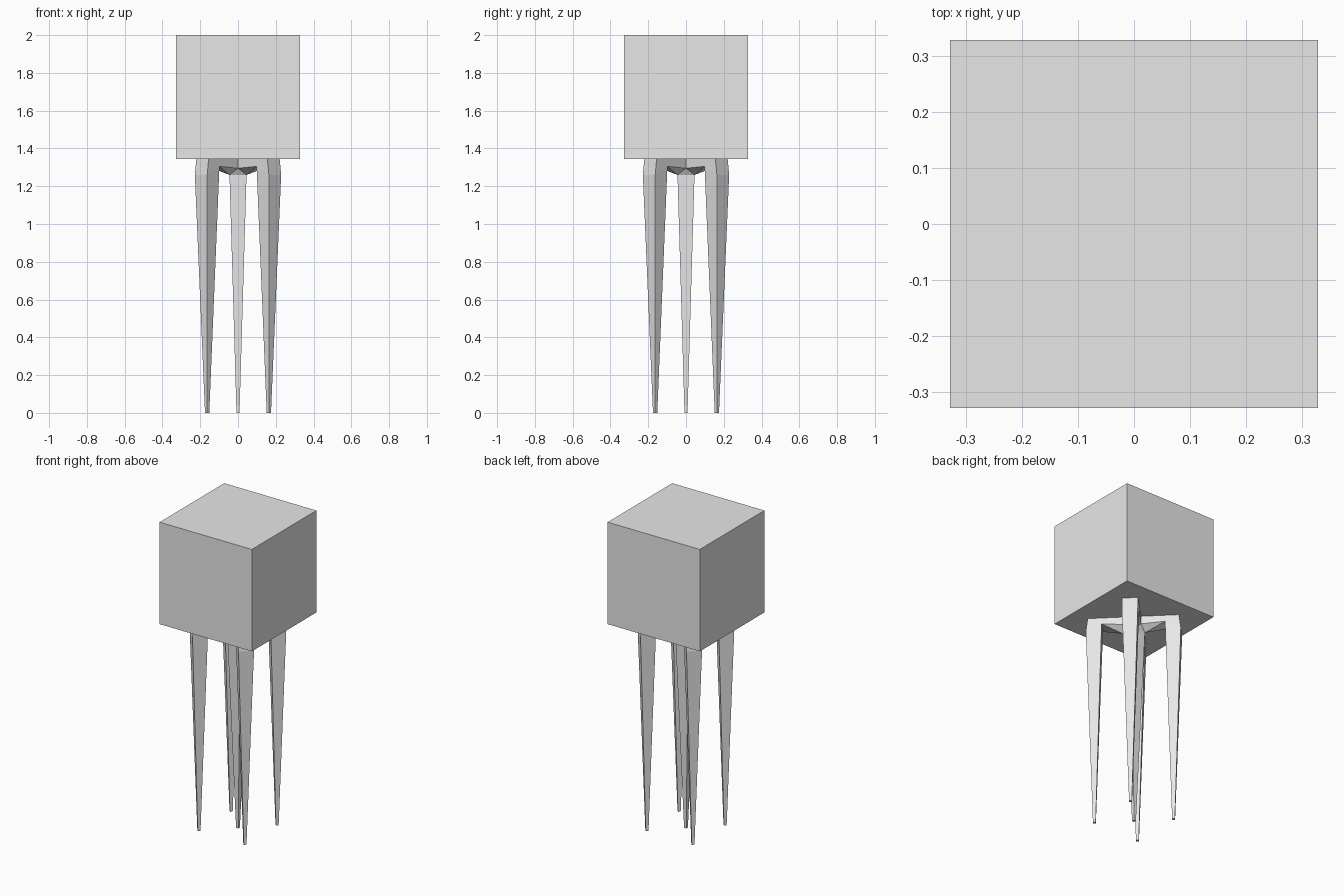
import bpy, bmesh, math
from mathutils import Matrix

if "Cube" in bpy.data.objects:
    bpy.data.objects.remove(bpy.data.objects["Cube"])

grey = bpy.data.materials.new("light grey")
grey.diffuse_color = (0.8, 0.8, 0.8, 1)
grey.use_nodes = True
grey.node_tree.nodes["Principled BSDF"].inputs["Base Color"].default_value = grey.diffuse_color


def finish(name, bm):
    bmesh.ops.remove_doubles(bm, verts=bm.verts, dist=0.0005)
    bmesh.ops.recalc_face_normals(bm, faces=bm.faces)
    me = bpy.data.meshes.new(name)
    bm.to_mesh(me)
    bm.free()
    me.materials.append(grey)
    ob = bpy.data.objects.new(name, me)
    bpy.context.collection.objects.link(ob)


# Cube body
SIDE, BASE = 0.655, 1.345
bm = bmesh.new()
bmesh.ops.create_cube(bm, size=SIDE,
                      matrix=Matrix.Translation((0, 0, BASE + SIDE / 2)))
finish("cube_body", bm)

# Leg frame: one quarter, drawn along a diagonal (u outward, v across), turned four times
C, H, F = 0.231, 0.046, 0.008      # leg distance, upper and foot half widths
SHOULDER, BAR, INNER = 1.26, 1.295, 1.305
bm = bmesh.new()
for k in range(4):
    turn = Matrix.Rotation(math.radians(45 + 90 * k), 4, 'Z')

    def face(*pts):
        bm.faces.new([bm.verts.new(turn @ Matrix.Translation(p).translation) for p in pts])

    # corner leg: foot, inner and outer faces, shoulder
    face((C - F, -F, 0), (C - F, F, 0), (C + F, F, 0), (C + F, -F, 0))
    face((C - F, -F, 0), (C - F, F, 0), (C - H, H, INNER), (C - H, -H, INNER))
    face((C + F, -F, 0), (C + F, F, 0), (C + H, H, SHOULDER), (C + H, -H, SHOULDER))
    top = C + H - 0.011
    face((C + H, -H, SHOULDER), (C + H, H, SHOULDER), (top, H, BASE), (top, -H, BASE))

    # leg sides and crossbar sides
    for s in (-H, H):
        f = math.copysign(F, s)
        face((C - F, f, 0), (C + F, f, 0), (C + H, s, SHOULDER), (C - H, s, INNER))
        face((C - H, s, INNER), (C + H, s, SHOULDER), (top, s, BASE), (C - H, s, BASE))
        face((H, s, BAR), (C - H, s, INNER), (C - H, s, BASE), (H, s, BASE))

    # crossbar underside, folded down to the corner of the centre leg
    c = 0.045 * math.sqrt(2)
    corner = (c, 0, SHOULDER)
    for s in (-H, H):
        face((H, s, BAR), corner, (C - H, s, INNER))
    face(corner, (C - H, -H, INNER), (C - H, H, INNER))

    # hub gusset and one side of the centre leg
    face((H, H, BAR), corner, (0, c, SHOULDER))
    e = F * math.sqrt(2)
    face(corner, (0, c, SHOULDER), (0, e, 0), (e, 0, 0))
    face((0, 0, 0), (e, 0, 0), (0, e, 0))

    # top of the crossbar and leg
    face((0, 0, BASE), (H, -H, BASE), (H, H, BASE))
    face((H, -H, BASE), (C - H, -H, BASE), (C - H, H, BASE), (H, H, BASE))
    face((C - H, -H, BASE), (top, -H, BASE), (top, H, BASE), (C - H, H, BASE))
finish("leg_frame", bm)
